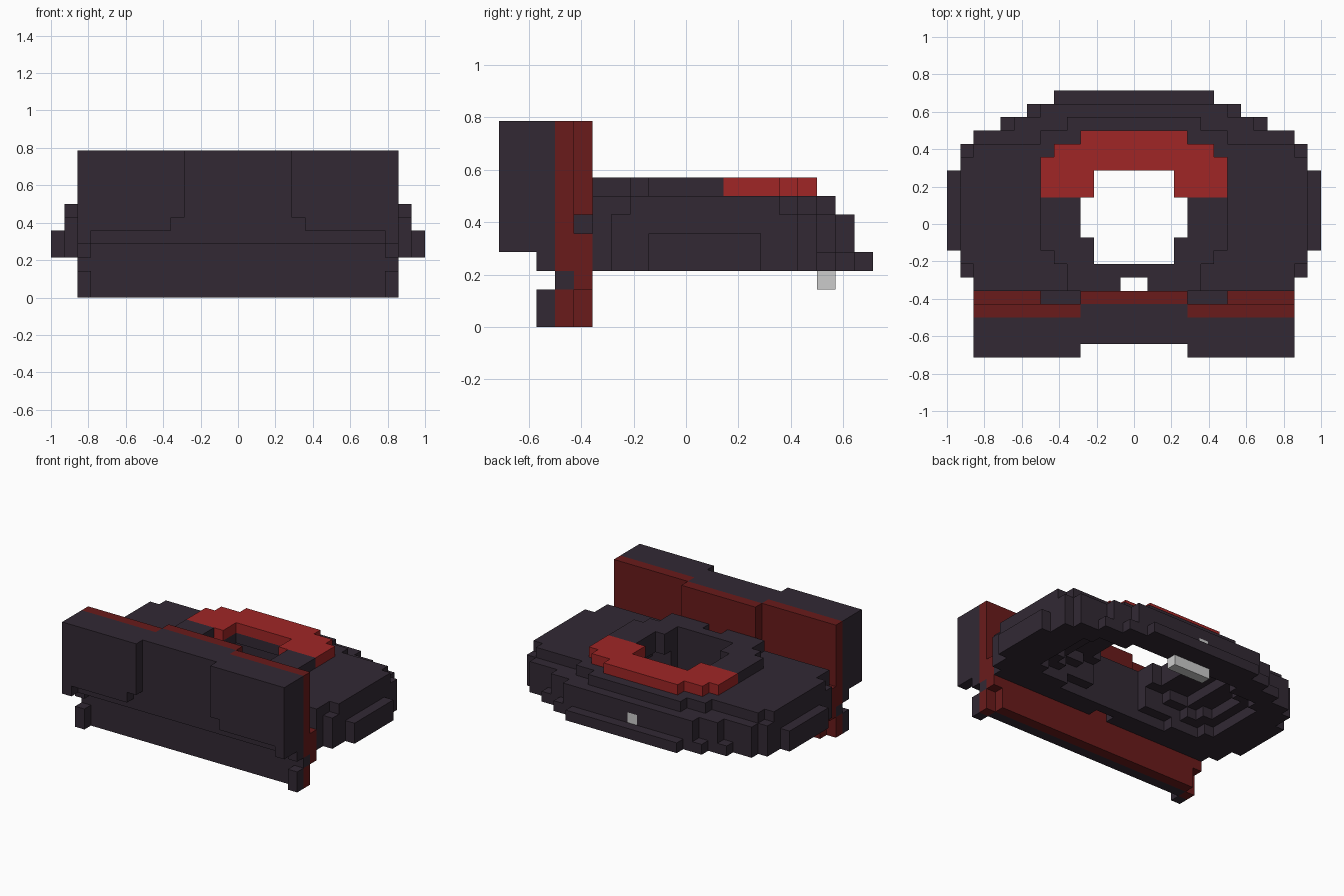
import bpy, bmesh
from mathutils import Vector

U = 1 / 14  # size of one block

cube = bpy.data.objects.get("Cube")
if cube:
    bpy.data.objects.remove(cube, do_unlink=True)


def material(name, r, g, b):
    m = bpy.data.materials.new(name)
    m.use_nodes = True
    m.diffuse_color = (r, g, b, 1)
    m.node_tree.nodes["Principled BSDF"].inputs["Base Color"].default_value = (r, g, b, 1)
    return m


DARK = material("charcoal plum", 0.032, 0.022, 0.034)
MAROON = material("maroon lining", 0.142, 0.011, 0.011)
RED = material("bright red", 0.35, 0.019, 0.019)
GREY = material("light grey", 0.6, 0.6, 0.6)


def box(x0, x1, y0, y1, z0, z1):
    return {(x, y, z) for x in range(x0, x1) for y in range(y0, y1) for z in range(z0, z1)}


def mid(w, *r):
    """Block centred on x with half width w."""
    return box(-w, w, *r)


def pair(x0, x1, *r):
    """Mirrored blocks on both sides."""
    return box(x0, x1, *r) | box(-x1, -x0, *r)


def build(name, cells, mat):
    """Skin a set of block cells with their outer faces only."""
    bm = bmesh.new()
    for c in cells:
        for axis in range(3):
            for side in (-1, 1):
                n = list(c)
                n[axis] += side
                if tuple(n) in cells:
                    continue
                d, a, b = Vector(), Vector(), Vector()
                d[axis], a[(axis + 1) % 3], b[(axis + 2) % 3] = side, side, 1
                m = Vector(c) + Vector((1, 1, 1)) / 2 + d / 2
                quad = [m - a / 2 - b / 2, m + a / 2 - b / 2, m + a / 2 + b / 2, m - a / 2 + b / 2]
                bm.faces.new([bm.verts.new(p * U) for p in quad])
    bmesh.ops.remove_doubles(bm, verts=bm.verts, dist=0.001)
    bmesh.ops.dissolve_limit(bm, angle_limit=0.02, verts=bm.verts, edges=bm.edges)
    mesh = bpy.data.meshes.new(name)
    bm.to_mesh(mesh)
    bm.free()
    mesh.materials.append(mat)
    ob = bpy.data.objects.new(name, mesh)
    bpy.context.collection.objects.link(ob)


# Rounded body, stepped in layers
solid = set()
for w, y1, top in [(6, 10, 4), (8, 9, 4), (10, 8, 4), (7, 9, 6), (9, 8, 6), (12, 7, 6),
                   (5, 8, 7), (7, 7, 7), (12, 6, 7), (5, 2, 8)]:
    solid |= mid(w, -5, y1, 3, top)
solid |= mid(13, -4, 6, 3, 6) | mid(13, -3, 5, 6, 7) | mid(14, -2, 4, 3, 5)
solid |= mid(6, -3, 2, 7, 8) | mid(7, -2, 2, 7, 8)

# Stepped bowl hollowed from below, narrowing towards the opening
cavity = set()
for z, a, b in [(3, 10, 5), (4, 9, 4.5), (5, 7.5, 4)]:
    cavity |= {(x, y, z) for x, y, _ in mid(10, -3, 7, z, z + 1)
               if abs((x + 0.5) / a) ** 3 + abs((y - 1.5) / b) ** 3 < 1}
opening = mid(3, -3, 4, 3, 8) | mid(4, -1, 2, 3, 8)
slot = mid(1, -5, -4, 3, 8)
marker = box(-1, 0, 8, 9, 4, 5)
build("body_shell", solid - cavity - opening - slot - marker, DARK)

# Red collar on top, open at the front
collar = mid(7, 2, 5, 7, 8) | mid(6, 5, 6, 7, 8) | mid(4, 6, 7, 7, 8)
build("red_collar", collar - opening, RED)

# Front plate: raised sides, recessed middle, lower board with corner feet
middle = mid(4, -9, -6, 6, 11) | mid(5, -9, -6, 5, 6) | mid(11, -9, -6, 4, 5)
sides = pair(4, 12, -10, -7, 4, 11) - mid(5, -10, -7, 4, 6) - mid(11, -10, -7, 4, 5)
lower = mid(11, -7, -6, 0, 4) | mid(12, -7, -6, 2, 3)
corners = pair(11, 12, -8, -7, 0, 2) | pair(11, 12, -8, -7, 3, 4)
plate = middle | sides | lower | corners
build("front_plate", plate, DARK)

# Maroon lining on the back of the plate
lining = pair(4, 12, -7, -6, 3, 11) | pair(11, 12, -7, -6, 0, 2)
lining |= mid(4, -6, -5, 5, 11) | mid(12, -6, -5, 2, 5) | mid(11, -6, -5, 0, 2)
build("plate_lining", lining - plate, MAROON)

# Short tabs joining plate and body
build("joining_tabs", pair(4, 7, -6, -5, 5, 6), DARK)

# Grey bar under the back and grey block in the back wall
build("grey_bar", mid(2, 7, 8, 2, 3), GREY)
build("back_marker", marker, GREY)
